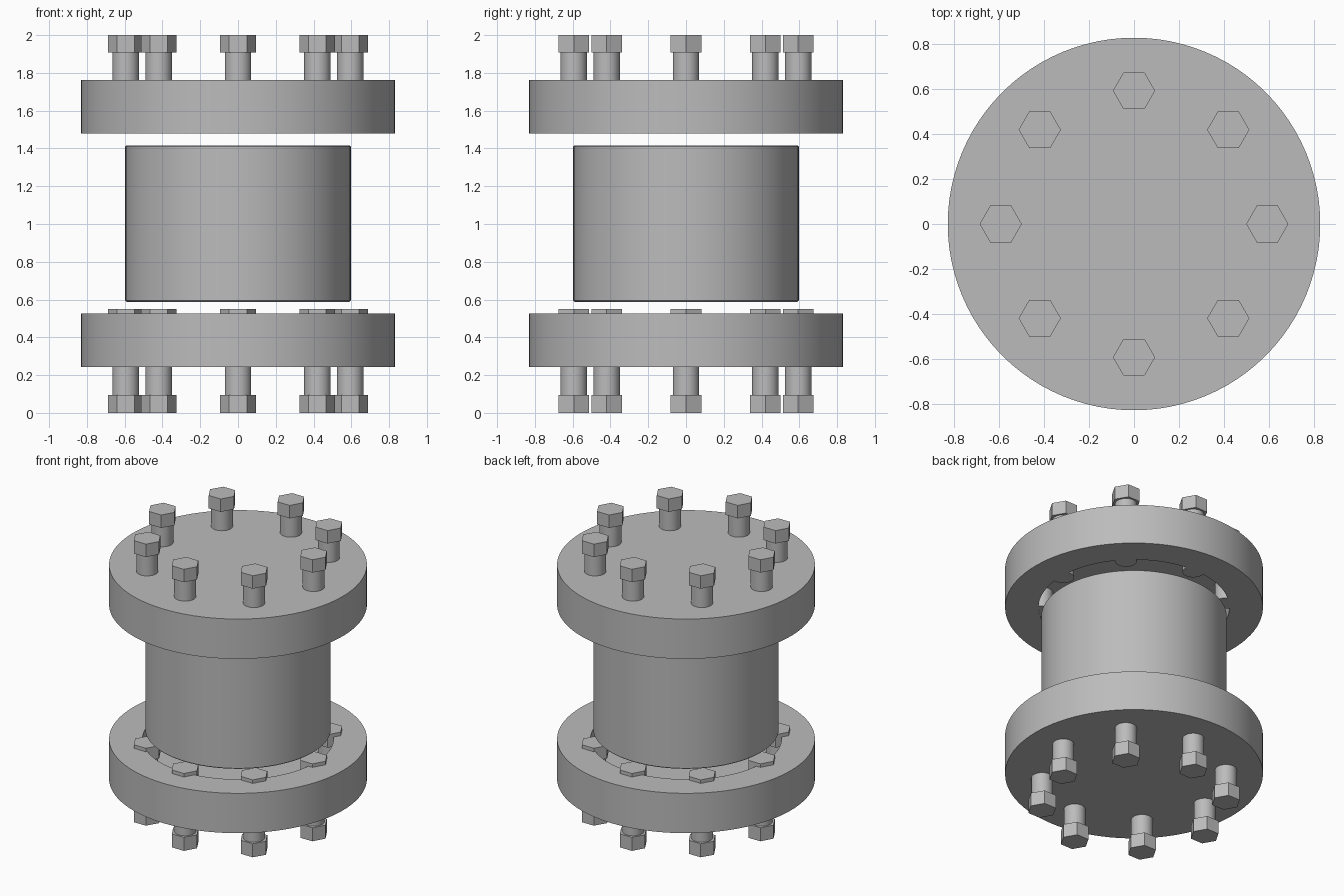
import bpy, math

cube = bpy.data.objects.get("Cube")
if cube:
    bpy.data.objects.remove(cube, do_unlink=True)

# Single bare-metal colour
steel = bpy.data.materials.new("steel grey")
steel.use_nodes = True
GREY = (0.5, 0.5, 0.5, 1)
steel.diffuse_color = GREY
steel.node_tree.nodes["Principled BSDF"].inputs["Base Color"].default_value = GREY


def lathe(name, profile, sides, x=0, y=0, smooth=True):
    """Revolve a (radius, z) profile; the ends are closed with caps."""
    verts, faces = [], []
    for r, z in profile:
        for i in range(sides):
            a = math.tau * i / sides
            verts.append((r * math.cos(a), r * math.sin(a), z))
    for k in range(len(profile) - 1):
        for i in range(sides):
            j = (i + 1) % sides
            a, b = k * sides, (k + 1) * sides
            faces.append((a + i, a + j, b + j, b + i))
    last = (len(profile) - 1) * sides
    faces.append(tuple(reversed(range(sides))))
    faces.append(tuple(range(last, last + sides)))
    mesh = bpy.data.meshes.new(name)
    mesh.from_pydata(verts, [], faces)
    mesh.materials.append(steel)
    obj = bpy.data.objects.new(name, mesh)
    obj.location = (x, y, 0)
    bpy.context.collection.objects.link(obj)
    if smooth:
        bpy.ops.object.select_all(action='DESELECT')
        obj.select_set(True)
        bpy.context.view_layer.objects.active = obj
        bpy.ops.object.shade_smooth_by_angle(angle=math.radians(30))
    return obj


FLANGE_R, RECESS_R, BODY_R = 0.83, 0.615, 0.597
BOLT_CIRCLE, SHANK_R, HEX_R = 0.594, 0.07, 0.094
DEPTH = 0.14

# Central cylinder with slightly eased rims
lathe("body", [(BODY_R - 0.006, 0.588), (BODY_R, 0.594),
               (BODY_R, 1.41), (BODY_R - 0.006, 1.416)], 96)

# Flanges, each recessed on the side facing the body
lathe("lower_flange", [(FLANGE_R, 0.242), (FLANGE_R, 0.525),
                       (RECESS_R, 0.525), (RECESS_R, 0.525 - DEPTH)], 96)
lathe("upper_flange", [(RECESS_R, 1.48 + DEPTH), (RECESS_R, 1.48),
                       (FLANGE_R, 1.48), (FLANGE_R, 1.763)], 96)

# Ring of bolts through both flanges
for n in range(8):
    a = math.tau * n / 8
    x, y = BOLT_CIRCLE * math.cos(a), BOLT_CIRCLE * math.sin(a)

    def rod(name, r, low, high, sides, smooth):
        lathe(f"{name}_{n + 1}", [(r, low), (r, high)], sides, x, y, smooth)

    rod("upper_bolt_shank", SHANK_R, 1.481, 1.91, 32, True)
    rod("upper_bolt_head", HEX_R, 1.908, 2.0, 6, False)
    rod("lower_bolt_shank", SHANK_R, 0.09, 0.5, 32, True)
    rod("lower_bolt_nut", HEX_R, 0.0, 0.096, 6, False)
    rod("lower_bolt_head", HEX_R, 0.458, 0.55, 6, False)
